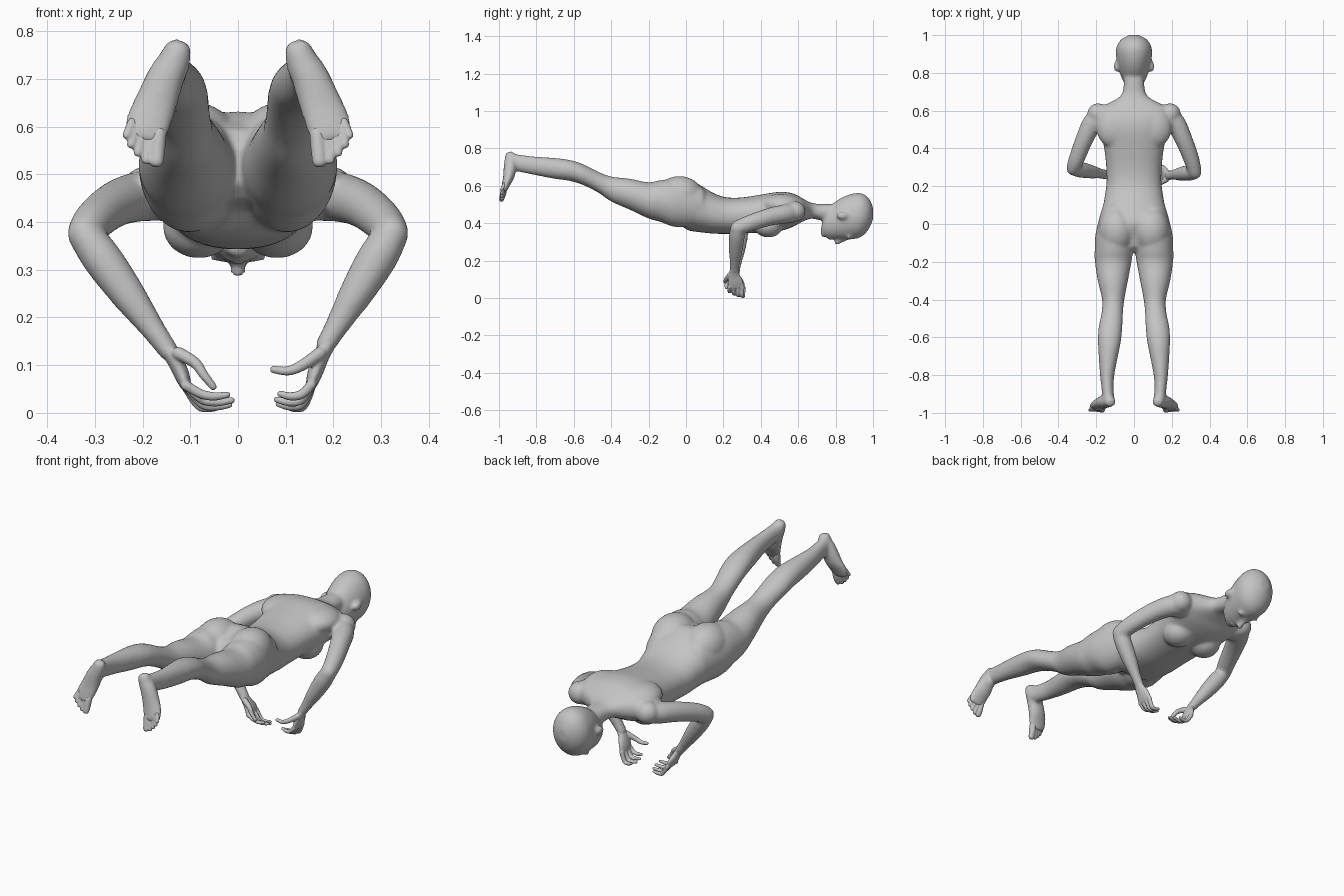
import bpy, bmesh, math
from mathutils import Vector, Matrix

skin = bpy.data.materials.new("matte grey")
skin.diffuse_color = (0.55, 0.55, 0.55, 1)
X, Y = Vector((1, 0, 0)), Vector((0, 1, 0))


def spline(pts, n=4):
    """Smooth curve through (x, y, z, half width, half depth) sections."""
    p = [pts[0]] + list(pts) + [pts[-1]]
    out = []
    for i in range(1, len(p) - 2):
        for k in range(n):
            t = k / n
            out.append([0.5 * (2 * b + (c - a) * t + (2 * a - 5 * b + 4 * c - d) * t * t
                        + (3 * b - a - 3 * c + d) * t ** 3)
                        for a, b, c, d in zip(*p[i - 1:i + 3])])
    return out + [list(pts[-1])]


def tube(bm, pts, hint=X, axis=None, power=2.0, sides=28, dome=1.0):
    """Loft elliptical rings through the sections, with rounded ends."""
    s = spline(pts)
    c = [Vector(q[:3]) for q in s]
    rows = []
    for i, q in enumerate(s):
        t = axis or (c[min(i + 1, len(s) - 1)] - c[max(i - 1, 0)]).normalized()
        u = (hint - t * t.dot(hint)).normalized()
        rows.append((c[i], t, u, t.cross(u), q[3], q[4]))

    def cap(row, other):
        o, t, u, v, a, b = row
        d = t if (o - other).dot(t) > 0 else -t
        r = min(a, b) * dome
        return [(o + d * r * math.sin(f), t, u, v, a * math.cos(f), b * math.cos(f)) for f in (0.6, 1.1)]

    rows = cap(rows[0], rows[1][0])[::-1] + rows + cap(rows[-1], rows[-2][0])
    rings = []
    for o, t, u, v, a, b in rows:
        ring = []
        for k in range(sides):
            w = 2 * math.pi * k / sides
            cs, sn = math.cos(w), math.sin(w)
            e = 2 / power
            ring.append(bm.verts.new(o + u * a * math.copysign(abs(cs) ** e, cs)
                                     + v * b * math.copysign(abs(sn) ** e, sn)))
        rings.append(ring)
    faces = [bm.faces.new(rings[0]), bm.faces.new(rings[-1])]
    for r0, r1 in zip(rings, rings[1:]):
        for k in range(sides):
            j = (k + 1) % sides
            faces.append(bm.faces.new((r0[k], r0[j], r1[j], r1[k])))
    bmesh.ops.recalc_face_normals(bm, faces=faces)


def ball(bm, centre, size):
    m = Matrix.Translation(centre) @ Matrix.Diagonal((*size, 1))
    bmesh.ops.create_uvsphere(bm, u_segments=24, v_segments=16, radius=1, matrix=m)


def finish(bm, name, voxel, smooth):
    """Fuse the overlapping parts into one skin."""
    me = bpy.data.meshes.new(name)
    bm.to_mesh(me)
    bm.free()
    ob = bpy.data.objects.new(name, me)
    bpy.context.collection.objects.link(ob)
    me.materials.append(skin)
    for p in me.polygons:
        p.use_smooth = True
    r = ob.modifiers.new("fuse", 'REMESH')
    r.mode, r.voxel_size, r.use_smooth_shade = 'VOXEL', voxel, True
    if smooth:
        m = ob.modifiers.new("soften", 'SMOOTH')
        m.factor, m.iterations = 0.5, smooth


body = bmesh.new()
# torso and neck: y, bottom z, top z, half width
torso = [(-.07, .43, .61, .16), (0, .368, .632, .183), (.06, .354, .612, .174), (.11, .348, .583, .161),
         (.16, .344, .555, .153), (.22, .343, .538, .145), (.30, .346, .538, .147), (.40, .35, .553, .158),
         (.50, .358, .568, .180), (.57, .38, .560, .198), (.615, .405, .538, .180), (.645, .418, .52, .125),
         (.67, .425, .51, .08), (.70, .42, .504, .06), (.76, .41, .503, .053), (.82, .40, .50, .05)]
tube(body, [(0, y, (a + b) / 2, w, (b - a) / 2) for y, a, b, w in torso], axis=Y, power=2.25, sides=40)

# head, face down with the crown toward +y
head = [(.725, .338, .385, .022), (.74, .328, .46, .048), (.78, .316, .50, .068), (.82, .313, .53, .081),
        (.87, .313, .553, .092), (.92, .32, .562, .096), (.955, .341, .553, .085), (.98, .373, .53, .064),
        (.994, .405, .502, .038)]
tube(body, [(0, y, (a + b) / 2, w, (b - a) / 2) for y, a, b, w in head], axis=Y, sides=40, dome=.2)
tube(body, [(0, .862, .318, .009, .010), (0, .83, .307, .012, .012), (0, .805, .297, .018, .013)])  # nose
ball(body, (0, .768, .322), (.026, .010, .012))  # lips
ball(body, (0, .735, .342), (.025, .016, .016))  # chin

for s in (-1, 1):
    ball(body, (s * .095, .835, .44), (.012, .032, .02))  # ear
    ball(body, (s * .034, .872, .326), (.03, .010, .012))  # brow
    ball(body, (s * .082, .44, .39), (.076, .08, .066))  # breast
    ball(body, (s * .092, -.035, .55), (.098, .125, .102))  # buttock
    ball(body, (s * .19, .583, .463), (.057, .057, .055))  # shoulder
    ball(body, (s * .10, .51, .50), (.10, .11, .058))  # shoulder blade
    # leg
    leg = [(.095, .04, .495, .087, .115), (.104, -.06, .507, .101, .127), (.107, -.14, .519, .101, .111),
           (.110, -.2, .522, .097, .097), (.112, -.3, .555, .080, .083), (.110, -.4, .583, .059, .067),
           (.115, -.47, .62, .057, .056), (.125, -.55, .66, .063, .056), (.130, -.62, .682, .061, .056),
           (.136, -.7, .693, .051, .056), (.142, -.8, .706, .038, .050), (.140, -.87, .717, .032, .047),
           (.136, -.92, .727, .032, .045)]
    tube(body, [(s * q[0], *q[1:]) for q in leg], axis=Y)
    # foot, sole facing -y
    foot = [(.124, -.942, .767, .028, .026), (.135, -.937, .735, .035, .034), (.153, -.94, .70, .040, .035),
            (.172, -.948, .65, .045, .030), (.188, -.962, .61, .048, .022), (.196, -.974, .575, .044, .016)]
    tube(body, [(s * q[0], *q[1:]) for q in foot], dome=.6)

    # arm: shoulder to elbow, then elbow to wrist (the two sides differ a little)
    wrist = Vector((.182, .257, .14)) if s > 0 else Vector((-.142, .26, .125))
    elbow = Vector((s * .322, .275 if s > 0 else .295, .375))
    tube(body, [(s * .16, .565, .458, .06, .056), (s * .215, .54, .452, .054, .052),
                (s * .262, .45, .435, .047, .048), (s * .303, .345, .402, .042, .044), (*elbow, .037, .04)])
    tube(body, [(*elbow.lerp(wrist, f), a, b) for f, a, b in
                ((0, .038, .036), (.2, .042, .042), (.5, .037, .037), (.8, .027, .026), (1, .026, .021))], hint=Y)
finish(body, "body", .008, 9)

# hands: wrist, palm, four curled fingers and a thumb
for s, name in ((-1, "left_hand"), (1, "right_hand")):
    bm = bmesh.new()
    if s > 0:
        palm = [(.19, .257, .15, .023, .018), (.175, .258, .12, .03, .017), (.162, .264, .085, .041, .016),
                (.154, .266, .060, .043, .012)]
        mid, tip = (.135, .016), (.088, .016)
        thumb = [(.172, .235, .125, .014, .014), (.135, .215, .10, .012, .012), (.105, .21, .088, .010, .010),
                 (.074, .21, .091, .008, .008)]
    else:
        palm = [(-.15, .26, .137, .023, .018), (-.132, .262, .11, .03, .017), (-.118, .27, .08, .041, .016),
                (-.11, .272, .058, .043, .012)]
        mid, tip = (-.078, .016), (-.022, .014)
        thumb = [(-.125, .235, .125, .014, .014), (-.09, .222, .105, .012, .012), (-.072, .215, .08, .010, .010),
                 (-.052, .215, .055, .008, .008)]
    tube(bm, palm, hint=Y)
    kx, kz, ky = palm[-1][0], palm[-1][2], palm[-1][1]
    for i, reach in enumerate((1.0, 1.1, 1.05, .85)):
        y, lift = ky - .034 + .023 * i, (.024, .012, .003, .0)[i]
        mx = kx + (mid[0] - kx) * reach
        tx = kx + (tip[0] - kx) * reach
        tube(bm, [(kx, y, kz, .011, .011), (mx, y, mid[1] + lift, .010, .010),
                  ((mx + tx) / 2, y, .0105 + lift, .0092, .0092), (tx, y + .003, tip[1] + lift, .007, .007)],
             hint=Y, sides=12)
    tube(bm, thumb, hint=Y, sides=12)
    finish(bm, name, .0035, 2)

# toes: root x, root z, tip x, tip z, radius
toes = [(.166, .585, .171, .527, .0165), (.184, .585, .193, .530, .011), (.200, .59, .210, .545, .0105),
        (.213, .60, .224, .562, .010), (.222, .61, .234, .581, .0095)]
for s, name in ((-1, "left_toes"), (1, "right_toes")):
    bm = bmesh.new()
    for x0, z0, x1, z1, r in toes:
        tube(bm, [(s * x0, -.972, z0, r, r), (s * (x0 + x1) / 2, -.978, (z0 + z1) / 2, r, r),
                  (s * x1, -.987, z1, r * .95, r * .8)], sides=12)
    finish(bm, name, .004, 2)
